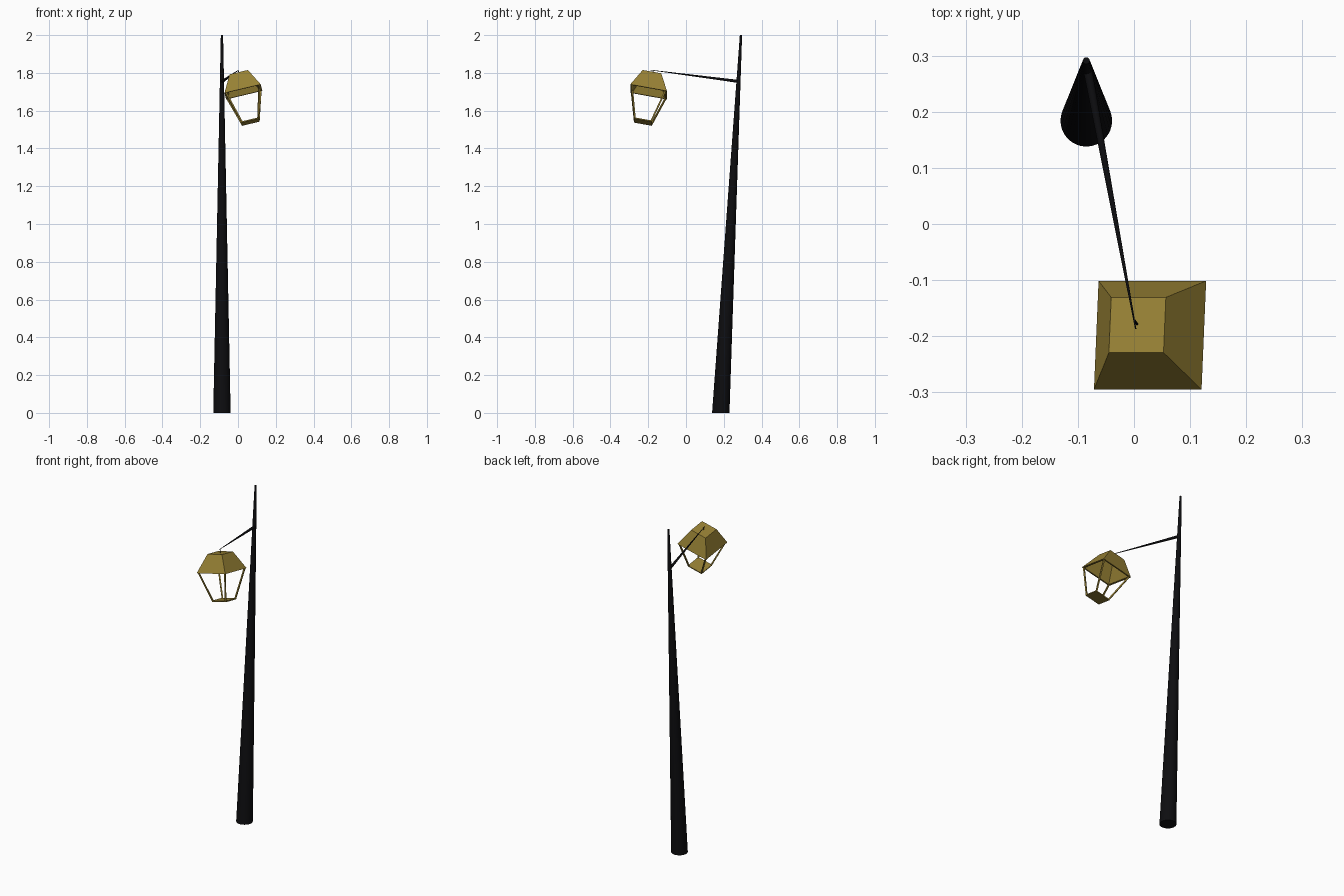
import bpy, bmesh, math
from mathutils import Matrix, Vector

if "Cube" in bpy.data.objects:
    bpy.data.objects.remove(bpy.data.objects["Cube"])


def material(name, rgb):
    m = bpy.data.materials.new(name)
    m.diffuse_color = (*rgb, 1)
    m.use_nodes = True
    m.node_tree.nodes["Principled BSDF"].inputs["Base Color"].default_value = m.diffuse_color
    return m


black = material("black_iron", (0.004, 0.004, 0.005))
brass = material("aged_brass", (0.31, 0.22, 0.035))


def loft(name, rings, sides, mat, matrix=Matrix(), turn=0.0):
    """Skin regular rings given as (centre, radius) and cap both ends."""
    bm = bmesh.new()
    loops = []
    for c, r in rings:
        angles = [turn + math.tau * i / sides for i in range(sides)]
        loops.append([bm.verts.new(Vector(c) + Vector((r * math.cos(a), r * math.sin(a), 0)))
                      for a in angles])
    for a, b in zip(loops, loops[1:]):
        for i in range(sides):
            j = (i + 1) % sides
            bm.faces.new((a[i], a[j], b[j], b[i]))
    bm.faces.new(loops[0])
    bm.faces.new(loops[-1])
    bmesh.ops.recalc_face_normals(bm, faces=bm.faces)
    me = bpy.data.meshes.new(name)
    bm.to_mesh(me)
    bm.free()
    me.materials.append(mat)
    ob = bpy.data.objects.new(name, me)
    ob.matrix_world = matrix
    bpy.context.collection.objects.link(ob)
    return ob


def square(name, levels, matrix):
    """Square-section part from (height, half width) levels."""
    rings = [((0, 0, z), h * math.sqrt(2)) for z, h in levels]
    return loft(name, rings, 4, brass, matrix, math.pi / 4)


def rod(name, p, q, r1, r2, sides, mat, turn=0.0):
    """Tapered bar between two points."""
    d = q - p
    rot = d.to_track_quat('Z', 'Y').to_matrix().to_4x4()
    return loft(name, [((0, 0, 0), r1), ((0, 0, d.length), r2)], sides, mat,
                Matrix.Translation(p) @ rot, turn)


# leaning tapered pole with level foot
pole = loft("pole", [((-0.085, 0.184, 0), 0.046), ((-0.085, 0.291, 2), 0.006)], 32, black)

# tapered arm and the small link holding the lantern
tip = Vector((0.003, -0.187, 1.815))
arm = rod("arm", Vector((-0.083, 0.277, 1.755)), tip, 0.008, 0.0012, 16, black)
link = rod("lantern_link", Vector((0.001, -0.172, 1.814)), Vector((0.006, -0.179, 1.793)),
           0.002, 0.002, 8, black)
for ob in (pole, arm, link):
    bpy.context.view_layer.objects.active = ob
    bpy.ops.object.select_all(action='DESELECT')
    ob.select_set(True)
    bpy.ops.object.shade_smooth_by_angle(angle=math.radians(40))

# tilted lantern frame, origin at the centre of the roof top
ax = Vector((0.973, 0, 0.23)).normalized()
az = ax.cross(Vector((0.04, 0.983, -0.177))).normalized()
ay = az.cross(ax)
lamp = Matrix((ax, ay, az)).transposed().to_4x4()
lamp.translation = (0.006, -0.180, 1.795)

# hollow roof with a rim, and the floor plate
square("lantern_roof", [(0, 0.05), (-0.1, 0.0985), (-0.1, 0.088), (-0.01, 0.045)], lamp)
square("lantern_floor", [(-0.261, 0.048), (-0.267, 0.048)], lamp)

# four corner posts
for sx in (-1, 1):
    for sy in (-1, 1):
        top = lamp @ Vector((sx * 0.091, sy * 0.091, -0.098))
        foot = lamp @ Vector((sx * 0.044, sy * 0.044, -0.264))
        rod("corner_post", foot, top, 0.0055, 0.0055, 4, brass, math.pi / 4)
